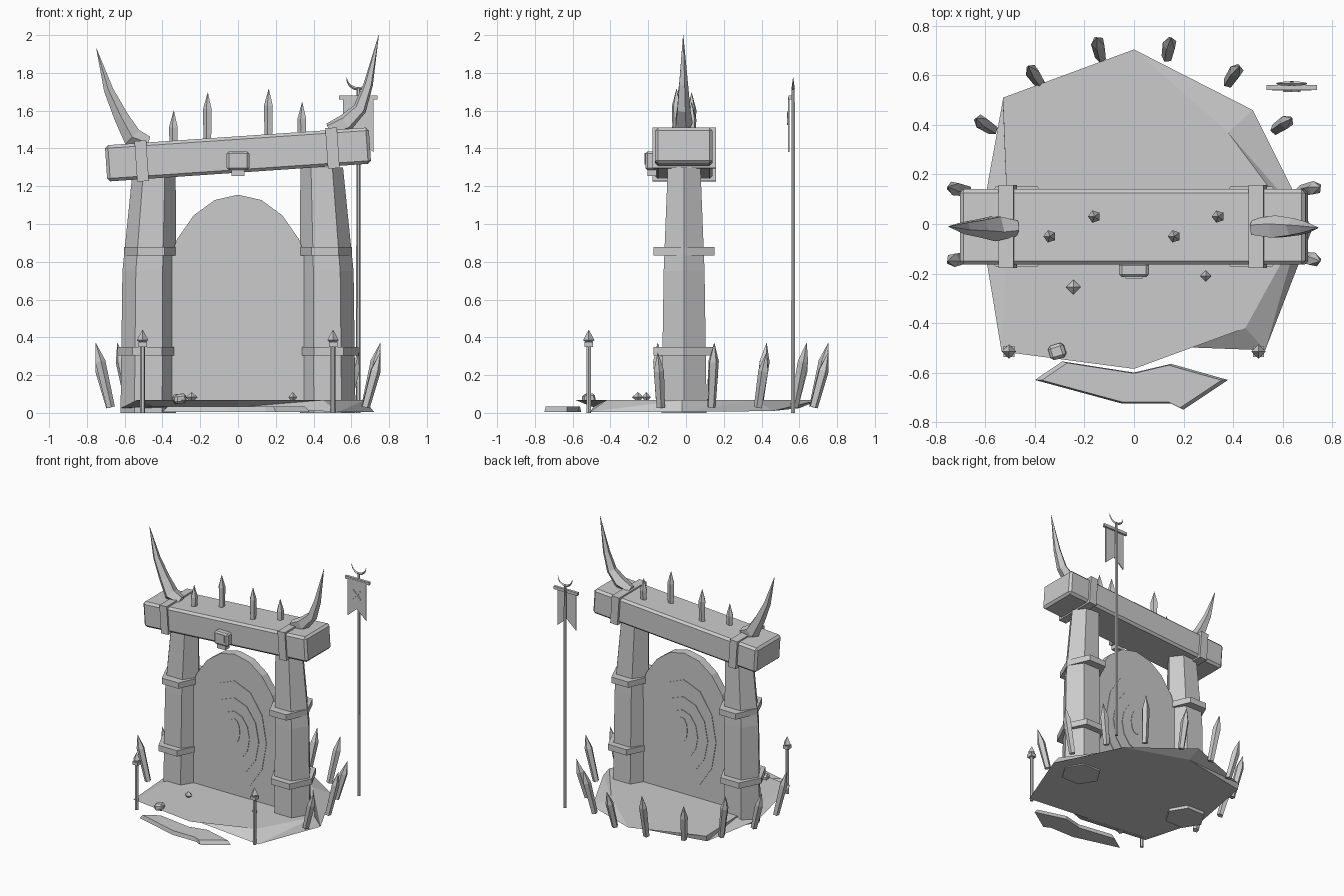
import bpy
import bmesh
import math
from mathutils import Vector, Matrix

old = bpy.data.objects.get("Cube")
if old:
    bpy.data.objects.remove(old, do_unlink=True)

grey = bpy.data.materials.new("stone grey")
grey.use_nodes = True
colour = (0.6, 0.6, 0.6, 1)
grey.diffuse_color = colour
grey.node_tree.nodes["Principled BSDF"].inputs["Base Color"].default_value = colour


def finish(name, bm):
    """Turn a bmesh into a named, flat shaded object."""
    bmesh.ops.remove_doubles(bm, verts=bm.verts, dist=0.0001)
    bmesh.ops.recalc_face_normals(bm, faces=bm.faces)
    mesh = bpy.data.meshes.new(name)
    bm.to_mesh(mesh)
    bm.free()
    mesh.materials.append(grey)
    obj = bpy.data.objects.new(name, mesh)
    bpy.context.collection.objects.link(obj)
    return obj


def loft(name, rings, split=False):
    """Skin a list of equal point rings and cap both ends."""
    bm = bmesh.new()
    loops = [[bm.verts.new(p) for p in ring] for ring in rings]
    n = len(loops[0])
    for low, high in zip(loops, loops[1:]):
        for i in range(n):
            j = (i + 1) % n
            if split:
                bm.faces.new((low[i], low[j], high[i]))
                bm.faces.new((low[j], high[j], high[i]))
            else:
                bm.faces.new((low[i], low[j], high[j], high[i]))
    bm.faces.new(loops[0][::-1])
    bm.faces.new(loops[-1])
    return finish(name, bm)


def tube(name, path, radii, sides=5):
    """Tapered limb that follows a path."""
    pts = [Vector(p) for p in path]
    rings = []
    for i, (p, r) in enumerate(zip(pts, radii)):
        axis = pts[min(i + 1, len(pts) - 1)] - pts[max(i - 1, 0)]
        turn = axis.to_track_quat('Z', 'Y')
        rings.append([p + turn @ Vector((r * math.cos(a), r * math.sin(a), 0))
                      for a in (math.tau * k / sides for k in range(sides))])
    return loft(name, rings)


def stake(name, base, tip, r, point=0.1):
    """Stick with a sharpened end."""
    base, tip = Vector(base), Vector(tip)
    neck = tip - (tip - base).normalized() * point
    return tube(name, [base, neck, tip], [r * 0.8, r, 0.001])


def box(name, centre, size, tilt=0, spin=0, bevel=0):
    bm = bmesh.new()
    m = (Matrix.Translation(centre) @ Matrix.Rotation(spin, 4, 'Z')
         @ Matrix.Rotation(-tilt, 4, 'Y') @ Matrix.Diagonal((*size, 1)))
    bmesh.ops.create_cube(bm, size=1, matrix=m)
    if bevel:
        bmesh.ops.bevel(bm, geom=bm.edges[:], offset=bevel, segments=1, affect='EDGES')
    return finish(name, bm)


def oval(cx, cy, rx, ry, z, sides=6):
    return [(cx + rx * math.cos(math.tau * k / sides),
             cy + ry * math.sin(math.tau * k / sides), z) for k in range(sides)]


# Cracked ground slab, undercut where the top overhangs the uneven foot
foot = [(0, 0.6, 0.025), (0.48, 0.46, 0.01), (0.72, -0.02, 0.005), (0.53, -0.51, 0.005),
        (0, -0.49, 0.03), (-0.45, -0.44, 0.035), (-0.62, 0, 0.025), (-0.53, 0.5, 0.025)]
top = [(0, 0.705), (0.38, 0.37), (0.67, -0.02), (0.45, -0.42),
       (0, -0.585), (-0.535, -0.515), (-0.51, 0), (-0.53, 0.51)]
loft("ground_slab", [foot, [(x, y, 0.068) for x, y in top]], split=True)

# Broken shard in front
shard = [(-0.4, -0.63), (-0.29, -0.555), (0, -0.6), (0.15, -0.565),
         (0.38, -0.63), (0.2, -0.75), (0.15, -0.725), (-0.05, -0.725)]
loft("broken_shard", [[(x, y, 0.005) for x, y in shard],
                      [(x * 0.93, -0.045 + y * 0.93, 0.035) for x, y in shard]])

# Pillars with their collars
for side, name in ((-1, "right"), (1, "left")):
    loft(name + "_pillar", [oval(side * 0.475, -0.01, 0.147, 0.138, 0),
                            oval(side * 0.47, -0.01, 0.142, 0.125, 0.75),
                            oval(side * 0.443, -0.01, 0.113, 0.1, 1.3)])
    for level, cx, z, rx in (("lower", 0.481, 0.305, 0.157), ("upper", 0.46, 0.832, 0.143)):
        loft(f"{name}_{level}_collar", [oval(side * cx, -0.01, rx, 0.187, z),
                                        oval(side * cx, -0.01, rx, 0.187, z + 0.045)])

# Arched portal filling the gap, with shallow stepped rings on both faces
arch = [(x, z) for x, z, _ in oval(0, 0.58, 0.4, 0.575, 0, 20)[:11]]
arch += [(-0.36, 0.03), (0.36, 0.03)]
loft("portal_arch", [[(x, y, z) for x, z in arch] for y in (-0.043, 0.023)])
steps = [(0.275, 0.415, 0.535), (0.21, 0.29, 0.53), (0.13, 0.185, 0.535), (0.047, 0.095, 0.57)]
for i, (rx, rz, cz) in enumerate(steps):
    depth = 0.037 + 0.004 * i
    loft(f"portal_ring_{i}", [[(x, y, z) for x, z, _ in oval(0.003 * i, cz, rx, rz, 0, 12)]
                              for y in (-0.01 - depth, depth - 0.01)])

# Sloping crossbeam, straps and front bracket
slope = math.atan2(0.095, 1.4)
box("crossbeam", (0, -0.012, 1.368), (1.4, 0.305, 0.192), slope, bevel=0.016)
for x, name in ((-0.51, "right"), (0.5, "left")):
    box(name + "_strap", (x, -0.01, 1.368 + x * 0.068), (0.062, 0.335, 0.215), slope)
box("front_bracket", (0, -0.185, 1.335), (0.12, 0.06, 0.1), bevel=0.012)
box("bracket_plate", (0, -0.21, 1.345), (0.07, 0.02, 0.06))
box("bracket_tongue", (0, -0.18, 1.28), (0.07, 0.05, 0.05))

# Horns
tube("right_horn", [(-0.475, -0.015, 1.43), (-0.56, -0.015, 1.46), (-0.62, -0.015, 1.57),
                    (-0.685, -0.015, 1.71), (-0.75, -0.01, 1.93)],
     [0.035, 0.055, 0.04, 0.026, 0.001])
tube("left_horn", [(0.48, -0.015, 1.5), (0.57, -0.015, 1.535), (0.645, -0.015, 1.61),
                   (0.69, -0.015, 1.74), (0.745, -0.015, 2)],
     [0.035, 0.05, 0.038, 0.026, 0.001])

# Spikes along the beam
for i, (x, y, z) in enumerate([(-0.34, -0.05, 1.6), (-0.16, 0.03, 1.695),
                               (0.163, -0.05, 1.715), (0.34, 0.03, 1.645)]):
    stake(f"beam_spike_{i}", (x, y, 1.4), (x, y, z), 0.026, 0.09)

# Palisade leaning outwards around the back
for i in range(10):
    a = math.radians(-11.25 + 22.5 * i)
    c, s = math.cos(a), math.sin(a)
    stake(f"palisade_stake_{i}", (c * 0.688, s * 0.688, 0.03),
          (c * 0.768, s * 0.768, 0.32 + 0.05 * (i % 2)), 0.029)

# Front posts with pointed heads
for x, name in ((-0.505, "right"), (0.503, "left")):
    y = -0.515
    tube(name + "_post", [(x, y, 0), (x, y, 0.36)], [0.013, 0.013], 6)
    box(name + "_post_cap", (x, y, 0.362), (0.045, 0.045, 0.025))
    tube(name + "_post_head", [(x, y, 0.37), (x, y, 0.385), (x, y, 0.44)],
         [0.012, 0.03, 0.001], 4)

# Banner pole
px, py = 0.637, 0.567
tube("banner_pole", [(px, py, 0), (px, py, 1.72)], [0.012, 0.01], 6)
box("banner_crossbar", (px, py - 0.015, 1.67), (0.205, 0.02, 0.022))
cloth = [(-0.08, 1.67), (0.08, 1.67), (0.08, 1.38), (0, 1.45), (-0.08, 1.38)]
loft("banner_cloth", [[(px + x, y, z) for x, z in cloth] for y in (0.54, 0.548)])
for turn in (-1, 1):
    box(f"banner_cross_{turn}", (px, 0.537, 1.56), (0.09, 0.006, 0.012), turn * math.pi / 4)

# Crescent finial
arc = [math.radians(180 + 22.5 * k) for k in range(9)]
tube("crescent", [(px + 0.062 * math.cos(a), py, 1.775 + 0.06 * math.sin(a)) for a in arc],
     [0.001 + 0.008 * math.sin(a - math.pi) for a in arc], 4)

# Crystals and a loose stone on the slab
for i, (x, y, r) in enumerate([(-0.245, -0.255, 0.03), (0.29, -0.21, 0.023)]):
    tube(f"crystal_{i}", [(x, y, 0.055), (x, y, 0.083), (x, y, 0.11)], [0.001, r, 0.001], 4)
box("loose_stone", (-0.31, -0.515, 0.075), (0.065, 0.06, 0.05), 0.1, 0.3, 0.012)
